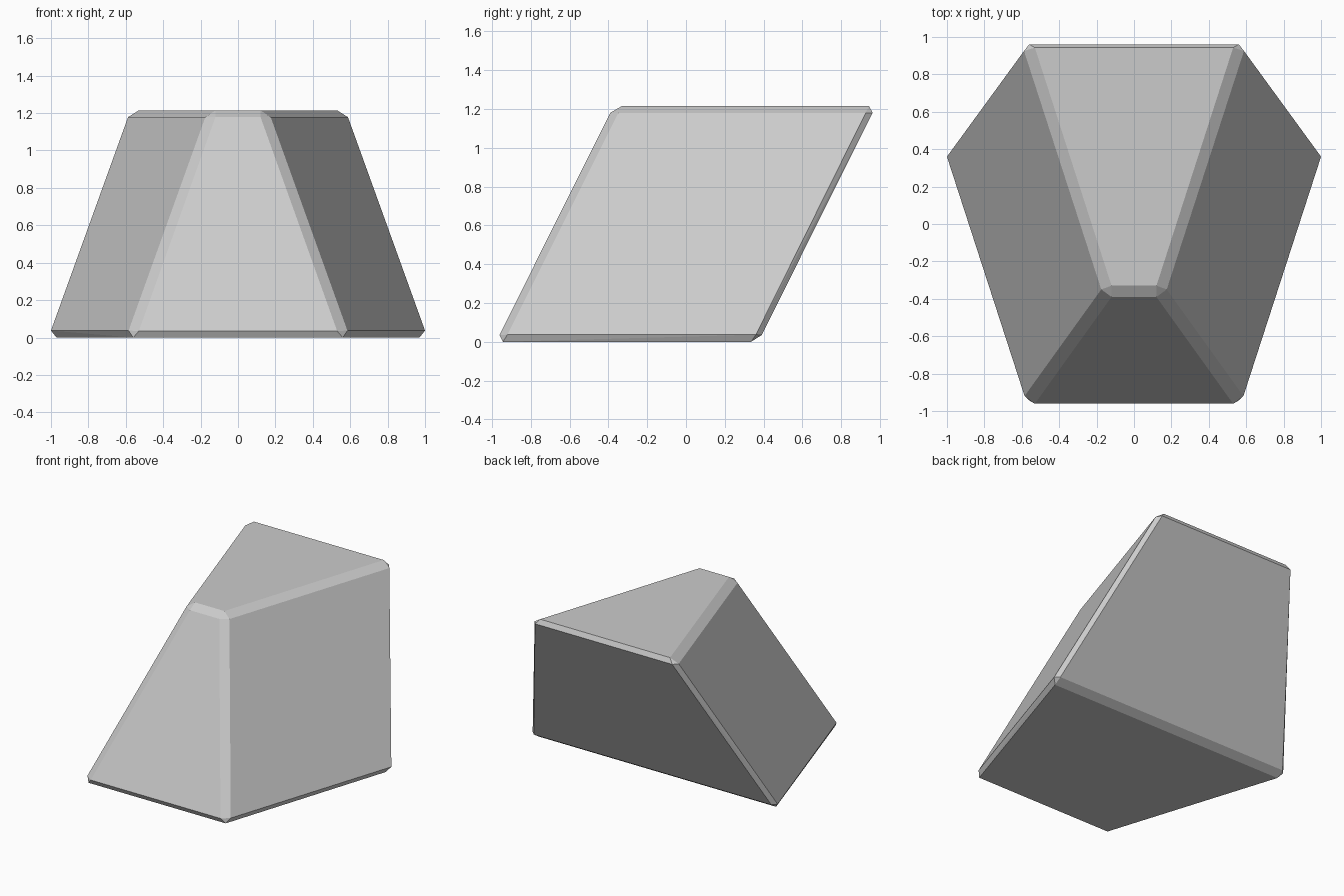
import bpy, bmesh, math

if "Cube" in bpy.data.objects:
    bpy.data.objects.remove(bpy.data.objects["Cube"])

# Half outline of each flat face: (half width, y, z), mirrored across x
profile = [
    (0.12, -0.33, 1.215), (0.53, 0.943, 1.215),    # top
    (0.56, -0.943, 0.0), (0.97, 0.335, 0.0),       # bottom
    (0.53, -0.961, 0.035), (0.12, -0.39, 1.18),    # front
    (0.97, 0.39, 0.035), (0.56, 0.961, 1.18),      # back
    (0.585, -0.92, 0.037), (0.175, -0.35, 1.178),  # side, front edge
    (1.0, 0.36, 0.037), (0.588, 0.925, 1.178),     # side, back edge
]

# Chamfered slanted block: hull of the face corners gives the bevel strips
bm = bmesh.new()
for x, y, z in profile:
    for s in (-1, 1):
        bm.verts.new((s * x, y, z))
bmesh.ops.convex_hull(bm, input=bm.verts[:])
bmesh.ops.dissolve_limit(bm, angle_limit=math.radians(3),
                         verts=bm.verts[:], edges=bm.edges[:])
bmesh.ops.recalc_face_normals(bm, faces=bm.faces[:])

mesh = bpy.data.meshes.new("chamfered_block")
bm.to_mesh(mesh)
bm.free()
block = bpy.data.objects.new("chamfered_block", mesh)
bpy.context.collection.objects.link(block)
